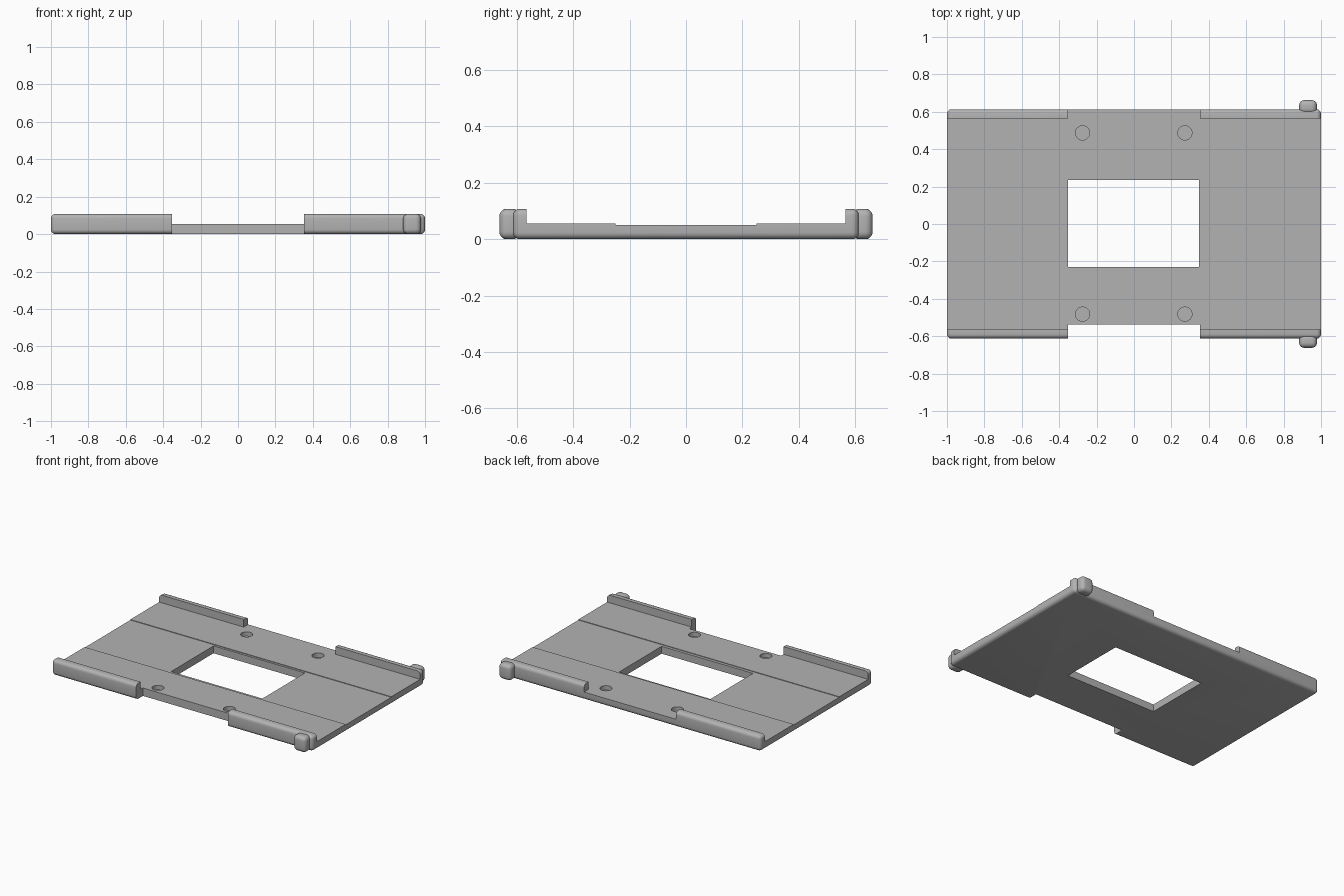
import bpy
import math

cube = bpy.data.objects.get("Cube")
if cube:
    bpy.data.objects.remove(cube, do_unlink=True)

grey = bpy.data.materials.new("plain grey")
grey.use_nodes = True
colour = (0.45, 0.45, 0.45, 1)
grey.diffuse_color = colour
grey.node_tree.nodes["Principled BSDF"].inputs["Base Color"].default_value = colour


def box(name, x, y, z, radius=0):
    """Box from (low, high) ranges, optionally with rounded edges."""
    mid = [(a + b) / 2 for a, b in (x, y, z)]
    bpy.ops.mesh.primitive_cube_add(size=1, location=mid)
    ob = bpy.context.object
    ob.name = name
    ob.scale = [b - a for a, b in (x, y, z)]
    bpy.ops.object.transform_apply(location=True, rotation=False, scale=True)
    ob.data.materials.append(grey)
    if radius:
        mod = ob.modifiers.new("round", "BEVEL")
        mod.width = radius
        mod.segments = 5
        bpy.ops.object.modifier_apply(modifier=mod.name)
    return ob


def combine(target, tool, operation):
    """Apply a boolean and remove its tool."""
    tool.hide_render = True
    bpy.context.view_layer.objects.active = target
    mod = target.modifiers.new("boolean", "BOOLEAN")
    mod.object = tool
    mod.operation = operation
    mod.solver = "EXACT"
    bpy.ops.object.modifier_apply(modifier=mod.name)
    bpy.data.objects.remove(tool, do_unlink=True)


TOP, FLOOR, RAIL, GAP = 0.108, 0.055, 0.565, 0.352

# Rounded tray blank
tray = box("tray_plate", (-1, 1), (-0.613, 0.613), (0, TOP), 0.024)

# Channel between the rails, gaps in the rails, shallow recess
combine(tray, box("channel", (-2, 2), (-RAIL, RAIL), (FLOOR, 1)), "DIFFERENCE")
combine(tray, box("rail_gap", (-GAP, GAP), (-1, 1), (FLOOR, 1)), "DIFFERENCE")
combine(tray, box("recess", (-2, 2), (-0.25, 0.25), (0.051, 1)), "DIFFERENCE")

# Central window and front notch
combine(tray, box("window", (-GAP, 0.348), (-0.23, 0.235), (-1, 1)), "DIFFERENCE")
combine(tray, box("notch", (-GAP, GAP), (-1, -0.538), (-1, 1)), "DIFFERENCE")

# Blind round sockets
for x in (-0.275, 0.272):
    for y in (-0.482, 0.487):
        bpy.ops.mesh.primitive_cylinder_add(vertices=32, radius=0.038, depth=0.1,
                                            location=(x, y, 0.075))
        socket = bpy.context.object
        socket.data.materials.append(grey)
        combine(tray, socket, "DIFFERENCE")

# Rounded stop lugs on the outer sides
for side, name in ((-1, "front_lug"), (1, "back_lug")):
    y = sorted((side * 0.59, side * 0.662))
    lug = box(name, (0.883, 0.978), y, (0, TOP), 0.026)
    lug.select_set(True)
    bpy.ops.object.shade_smooth_by_angle(angle=math.radians(35))

bpy.ops.object.select_all(action="DESELECT")
tray.select_set(True)
bpy.context.view_layer.objects.active = tray
bpy.ops.object.shade_smooth_by_angle(angle=math.radians(35))
